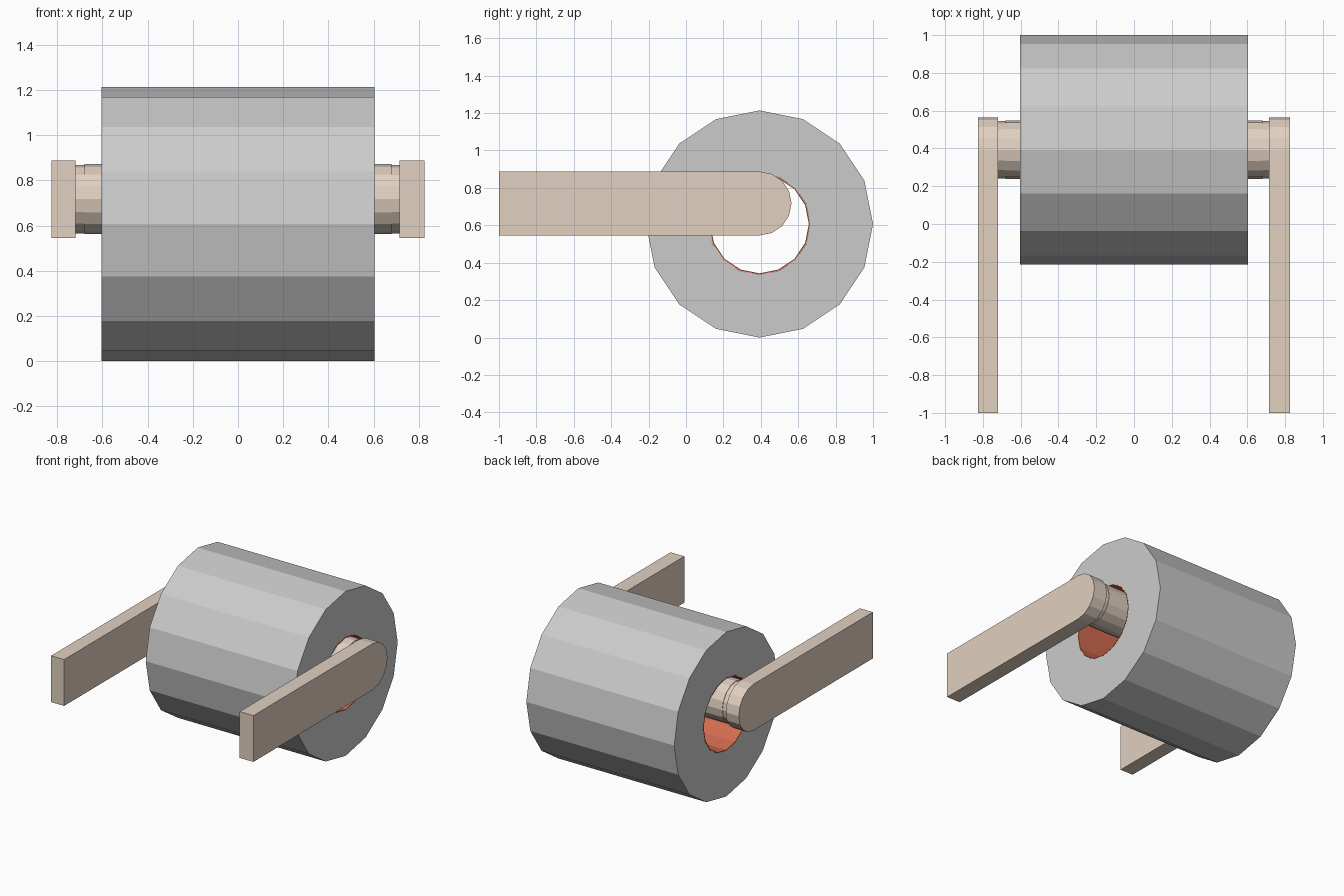
import bpy, bmesh, math

if "Cube" in bpy.data.objects:
    bpy.data.objects.remove(bpy.data.objects["Cube"])

SIDES = 16
CY = 0.393                   # shared axis position in y
ROLL_Z, ROD_Z = 0.607, 0.717


def material(name, rgb):
    m = bpy.data.materials.new(name)
    m.diffuse_color = (*rgb, 1)
    m.use_nodes = True
    m.node_tree.nodes["Principled BSDF"].inputs["Base Color"].default_value = m.diffuse_color
    return m


def finish(name, bm, mat=None):
    bmesh.ops.recalc_face_normals(bm, faces=bm.faces)
    me = bpy.data.meshes.new(name)
    bm.to_mesh(me)
    bm.free()
    ob = bpy.data.objects.new(name, me)
    bpy.context.collection.objects.link(ob)
    if mat:
        me.materials.append(mat)
    return ob


def lathe(name, profile, z, mat=None, closed=False):
    """Turn an (x, radius) profile about the x axis."""
    bm = bmesh.new()
    rings = []
    for x, r in profile:
        ring = []
        for i in range(SIDES):
            a = math.tau * i / SIDES
            ring.append(bm.verts.new((x, CY + r * math.cos(a), z + r * math.sin(a))))
        rings.append(ring)
    pairs = list(zip(rings, rings[1:]))
    if closed:
        pairs.append((rings[-1], rings[0]))
    else:
        bm.faces.new(rings[0])
        bm.faces.new(rings[-1])
    for a, b in pairs:
        for i in range(SIDES):
            j = (i + 1) % SIDES
            bm.faces.new((a[i], a[j], b[j], b[i]))
    return finish(name, bm, mat)


def sleeve(name, outer, inner, half, mat=None):
    return lathe(name, [(-half, inner), (-half, outer), (half, outer), (half, inner)],
                 ROLL_Z, mat, closed=True)


def arm(name, x0, x1, mat):
    """Flat bar with a rounded back end."""
    r = 0.171
    outline = [(-1, ROD_Z - r)]
    for i in range(SIDES // 2 + 1):
        a = -math.pi / 2 + math.tau * i / SIDES
        outline.append((CY + r * math.cos(a), ROD_Z + r * math.sin(a)))
    outline.append((-1, ROD_Z + r))
    bm = bmesh.new()
    face = bm.faces.new([bm.verts.new((x0, y, z)) for y, z in outline])
    ext = bmesh.ops.extrude_face_region(bm, geom=[face])
    verts = [v for v in ext["geom"] if isinstance(v, bmesh.types.BMVert)]
    bmesh.ops.translate(bm, verts=verts, vec=(x1 - x0, 0, 0))
    return finish(name, bm, mat)


tan = material("tan", (0.75, 0.63, 0.53))
card = material("cardboard", (0.64, 0.15, 0.08))

# Paper roll and its cardboard core
sleeve("paper_roll", 0.607, 0.271, 0.604)
sleeve("cardboard_core", 0.2705, 0.264, 0.6045, card)

# Stepped rod the roll hangs on
lathe("rod", [(-0.73, 0.151), (-0.68, 0.151), (-0.68, 0.155),
              (0.68, 0.155), (0.68, 0.151), (0.72, 0.151)], ROD_Z, tan)

# Holder arms
arm("left_arm", -0.826, -0.72, tan)
arm("right_arm", 0.714, 0.826, tan)
